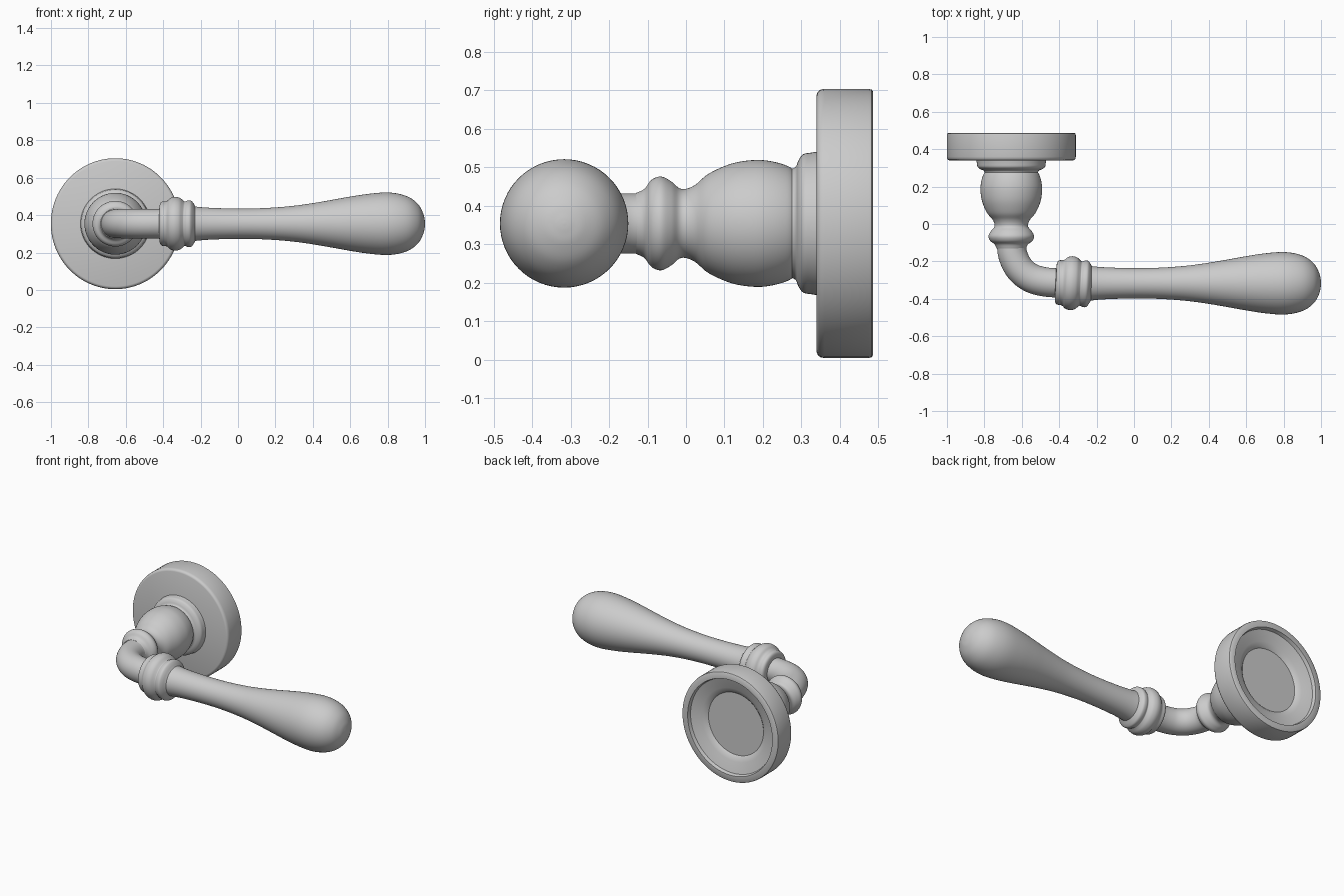
import bpy, bmesh, math
from mathutils import Vector

if "Cube" in bpy.data.objects:
    bpy.data.objects.remove(bpy.data.objects["Cube"], do_unlink=True)

AXIS_Z = 0.354            # height of every turning axis
ROSE_X = -0.656           # spindle position
GRIP_Y = -0.317           # grip axis

metal = bpy.data.materials.new("satin grey metal")
metal.use_nodes = True
metal.diffuse_color = (0.6, 0.6, 0.6, 1)
metal.node_tree.nodes["Principled BSDF"].inputs["Base Color"].default_value = (0.6, 0.6, 0.6, 1)


def smooth(points, steps=5):
    """Catmull-Rom interpolation through the given points."""
    pts = [Vector(p) for p in points]
    pts = [2 * pts[0] - pts[1]] + pts + [2 * pts[-1] - pts[-2]]
    out = []
    for a, b, c, d in zip(pts, pts[1:], pts[2:], pts[3:]):
        for i in range(steps):
            t = i / steps
            out.append(0.5 * (2 * b + (c - a) * t + (2 * a - 5 * b + 4 * c - d) * t * t
                              + (3 * b - a - 3 * c + d) * t ** 3))
    return out + [pts[-2]]


def loft(name, rings, sides=64):
    """Skin circular rings (centre x, centre y, radius, heading) lying on the axis height."""
    bm = bmesh.new()
    loops = []
    for x, y, r, heading in rings:
        across = Vector((-math.sin(heading), math.cos(heading), 0))
        centre = Vector((x, y, AXIS_Z))
        loops.append([bm.verts.new(centre + r * (across * math.cos(a) + Vector((0, 0, math.sin(a)))))
                      for a in (math.tau * i / sides for i in range(sides))])
    for a, b in zip(loops, loops[1:]):
        for i in range(sides):
            j = (i + 1) % sides
            bm.faces.new((a[i], a[j], b[j], b[i]))
    bm.faces.new(loops[0])
    bm.faces.new(loops[-1])
    bmesh.ops.remove_doubles(bm, verts=bm.verts, dist=0.0002)
    bmesh.ops.recalc_face_normals(bm, faces=bm.faces)
    mesh = bpy.data.meshes.new(name)
    bm.to_mesh(mesh)
    bm.free()
    mesh.materials.append(metal)
    obj = bpy.data.objects.new(name, mesh)
    bpy.context.collection.objects.link(obj)
    bpy.ops.object.select_all(action='DESELECT')
    obj.select_set(True)
    bpy.context.view_layer.objects.active = obj
    bpy.ops.object.shade_smooth_by_angle(angle=math.radians(35))
    return obj


def spindle(name, profile):
    """Turn a (y, radius) profile about the spindle axis."""
    return loft(name, [(ROSE_X, y, max(r, 0), math.pi / 2) for y, r in profile], 96)


def grip(name, profile):
    """Turn an (x, radius) profile about the grip axis."""
    return loft(name, [(x, GRIP_Y, max(r, 0), 0) for x, r in profile])


# Wall rose with rounded rims and a dished back
rose = spindle("rose", [
    (0.34, 0.0), (0.34, 0.335), (0.343, 0.343), (0.35, 0.348), (0.36, 0.35),
    (0.475, 0.35), (0.483, 0.348), (0.487, 0.342), (0.487, 0.308), (0.465, 0.302),
    (0.46, 0.285), (0.445, 0.235), (0.436, 0.212), (0.425, 0.2), (0.425, 0.0)])
rose.scale.x = 0.985
rose.location.x = ROSE_X * 0.015

# Stepped collar between rose and neck
spindle("rose_collar", smooth([
    (0.345, 0.187), (0.325, 0.184), (0.305, 0.18), (0.293, 0.165), (0.285, 0.147), (0.27, 0.14)], 4))

# Bulb-shaped neck and its bead
spindle("neck", smooth([
    (0.285, 0.135), (0.265, 0.149), (0.225, 0.161), (0.18, 0.165), (0.12, 0.156),
    (0.06, 0.13), (0.025, 0.101), (0.0, 0.09), (-0.018, 0.092), (-0.038, 0.109),
    (-0.065, 0.122), (-0.09, 0.113), (-0.108, 0.09), (-0.13, 0.079)]))

# Curved elbow from the neck to the grip
path = smooth([(ROSE_X, -0.09), (-0.648, -0.165), (-0.613, -0.237),
               (-0.555, -0.286), (-0.48, -0.309), (-0.38, GRIP_Y)], 6)
rings = []
for i, p in enumerate(path):
    d = path[min(i + 1, len(path) - 1)] - path[max(i - 1, 0)]
    rings.append((p.x, p.y, 0.078, math.atan2(d.y, d.x)))
loft("elbow", rings)

# Triple-ring ferrule, set at a slight angle
tilt = math.radians(-3)
ferrule = smooth([
    (-0.1, 0.07), (-0.097, 0.105), (-0.085, 0.118), (-0.066, 0.12), (-0.055, 0.125),
    (-0.04, 0.138), (-0.015, 0.144), (0.01, 0.138), (0.027, 0.124), (0.036, 0.118),
    (0.05, 0.124), (0.068, 0.124), (0.08, 0.112), (0.09, 0.095), (0.1, 0.08)], 4)
loft("ferrule", [(-0.32 + t * math.cos(tilt), GRIP_Y + t * math.sin(tilt), r, tilt)
                 for t, r in ferrule])

# Swelling grip with a rounded end
grip("grip", smooth([
    (-0.27, 0.1), (-0.235, 0.093), (-0.18, 0.087), (-0.1, 0.083), (0.0, 0.081),
    (0.1, 0.082), (0.2, 0.087), (0.3, 0.096), (0.4, 0.11), (0.5, 0.127),
    (0.6, 0.145), (0.7, 0.16), (0.79, 0.167), (0.86, 0.16), (0.92, 0.139),
    (0.965, 0.102), (0.99, 0.056), (0.998, 0.022), (1.0, 0.0)]))
